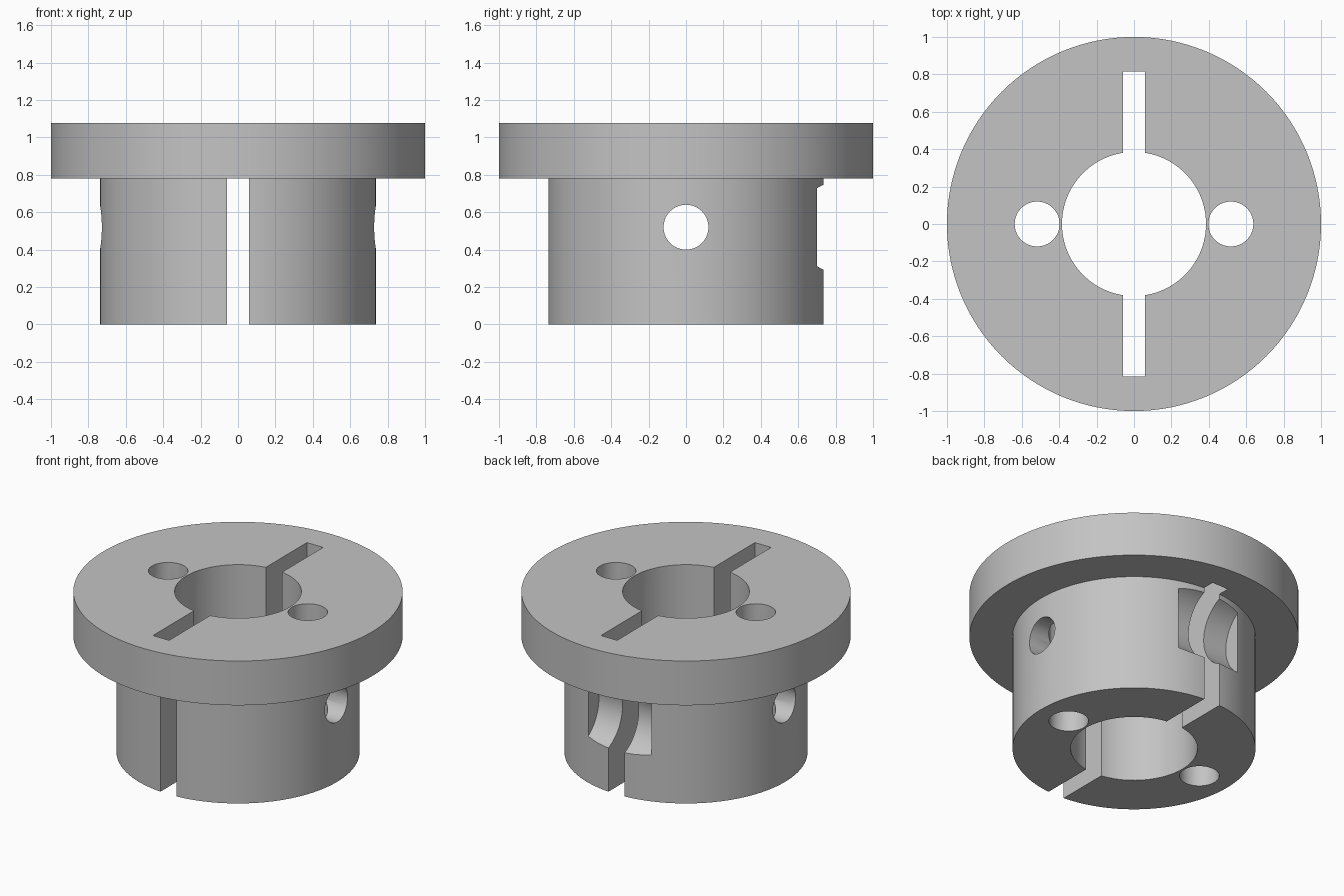
import bpy
from math import pi

if "Cube" in bpy.data.objects:
    bpy.data.objects.remove(bpy.data.objects["Cube"], do_unlink=True)

grey = bpy.data.materials.new("plain grey")
grey.use_nodes = True
colour = (0.55, 0.55, 0.55, 1)
grey.diffuse_color = colour
grey.node_tree.nodes["Principled BSDF"].inputs["Base Color"].default_value = colour


def cylinder(name, radius, depth, location, rotation=(0, 0, 0), sides=96):
    bpy.ops.mesh.primitive_cylinder_add(vertices=sides, radius=radius, depth=depth,
                                        location=location, rotation=rotation)
    obj = bpy.context.object
    obj.name = name
    obj.data.materials.append(grey)
    return obj


def combine(target, tool, operation):
    mod = target.modifiers.new(operation.lower(), "BOOLEAN")
    mod.operation = operation
    mod.solver = "EXACT"
    mod.object = tool
    tool.hide_render = True
    bpy.context.view_layer.objects.active = target
    bpy.ops.object.modifier_apply(modifier=mod.name)
    bpy.data.objects.remove(tool, do_unlink=True)


ACROSS = (0, pi / 2, 0)
HUB_TOP, TOP, BOLT_Z = 0.78, 1.077, 0.52

# Wide flange on a narrower hub
hub = cylinder("flanged_hub", 0.738, 0.9, (0, 0, 0.45), sides=128)
flange = cylinder("flange", 1.0, TOP - HUB_TOP, (0, 0, (TOP + HUB_TOP) / 2), sides=128)
combine(hub, flange, "UNION")

# Central bore and the two vertical holes beside it
combine(hub, cylinder("bore", 0.385, 3, (0, 0, 0.5)), "DIFFERENCE")
for side in (-1, 1):
    hole = cylinder("vertical_hole", 0.12, 3, (side * 0.518, 0, 0.5), sides=64)
    combine(hub, hole, "DIFFERENCE")

# Slot dividing the hub from front to back
bpy.ops.mesh.primitive_cube_add(size=1, location=(0, 0, 0.5))
slot = bpy.context.object
slot.name = "slot"
slot.scale = (0.12, 1.63, 3)
slot.data.materials.append(grey)
combine(hub, slot, "DIFFERENCE")

# Cross hole through both sides of the hub
combine(hub, cylinder("cross_hole", 0.12, 3, (0, 0, BOLT_Z), ACROSS, 64), "DIFFERENCE")

# Scooped pocket across the slot at the back
combine(hub, cylinder("pocket", 0.248, 0.47, (0, 0.835, BOLT_Z), ACROSS), "DIFFERENCE")

bpy.ops.object.select_all(action="DESELECT")
hub.select_set(True)
bpy.context.view_layer.objects.active = hub
bpy.ops.object.shade_smooth_by_angle(angle=pi / 6)
